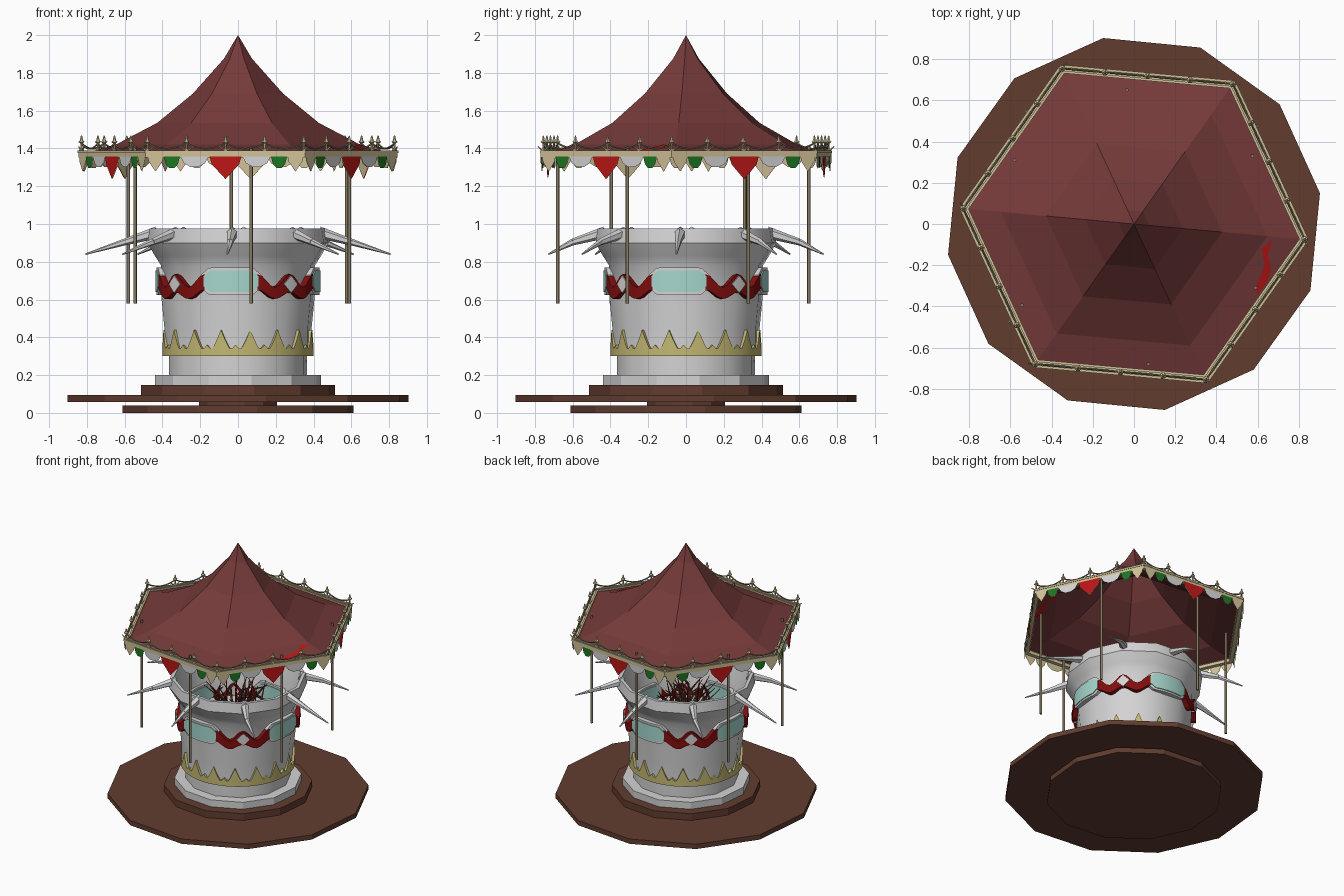
import bpy, bmesh, random
from math import sin, cos, pi, radians, tau
from mathutils import Vector, Matrix

random.seed(4)
cube = bpy.data.objects.get("Cube")
if cube:
    bpy.data.objects.remove(cube)


def material(name, *rgb):
    m = bpy.data.materials.new(name)
    m.use_nodes = True
    m.diffuse_color = (*rgb, 1)
    m.node_tree.nodes["Principled BSDF"].inputs["Base Color"].default_value = (*rgb, 1)
    return m


ROOF = material("roof maroon", .18, .042, .042)
WOOD = material("brown wood", .12, .045, .028)
WHITE = material("pale grey", .66, .65, .65)
CRIMSON = material("dark red", .22, .004, .004)
RED = material("bright red", .5, .008, .008)
GREEN = material("green", .012, .18, .016)
TEAL = material("pale teal", .38, .68, .62)
GOLD = material("yellow gold", .55, .48, .17)
CREAM = material("cream", .63, .53, .31)
BRONZE = material("dull bronze", .25, .2, .12)


def finish(bm, name, mat, smooth=0):
    bmesh.ops.recalc_face_normals(bm, faces=bm.faces)
    me = bpy.data.meshes.new(name)
    bm.to_mesh(me)
    bm.free()
    me.materials.append(mat)
    ob = bpy.data.objects.new(name, me)
    bpy.context.collection.objects.link(ob)
    if smooth:
        bpy.ops.object.select_all(action='DESELECT')
        ob.select_set(True)
        bpy.context.view_layer.objects.active = ob
        bpy.ops.object.shade_smooth_by_angle(angle=radians(smooth))
    return ob


def polar(r, angle, z):
    return Vector((r * cos(angle), r * sin(angle), z))


def lathe(bm, profile, sides, turn=0.0, centre=Vector(), closed=False):
    """Spin (radius, height) points; a zero radius becomes a single point."""
    rings = []
    for r, z in profile:
        if r == 0:
            rings.append([bm.verts.new(centre + Vector((0, 0, z)))] * sides)
        else:
            rings.append([bm.verts.new(centre + polar(r, turn + tau * i / sides, z))
                          for i in range(sides)])
    if closed:
        rings.append(rings[0])
    for a, b in zip(rings, rings[1:]):
        for i in range(sides):
            j = (i + 1) % sides
            bm.faces.new(dict.fromkeys((a[i], a[j], b[j], b[i])))


def rod(bm, start, end, r1, r2, sides=6):
    start, end = Vector(start), Vector(end)
    d = end - start
    spin = d.to_track_quat('Z', 'Y').to_matrix().to_4x4()
    bmesh.ops.create_cone(bm, cap_ends=True, segments=sides, radius1=r1, radius2=r2,
                          depth=d.length, matrix=Matrix.Translation((start + end) / 2) @ spin)


def band(bm, middle, half, low, high, r_in, r_out, steps=12):
    """Curved plate round the axis; low and high are heights for t from -1 to 1."""
    rows = []
    for i in range(steps + 1):
        t = 2 * i / steps - 1
        a = middle + half * t
        rows.append([bm.verts.new(polar(r, a, z)) for r, z in
                     ((r_in, low(t)), (r_out, low(t)), (r_out, high(t)), (r_in, high(t)))])
    for a, b in zip(rows, rows[1:]):
        for i in range(4):
            j = (i + 1) % 4
            bm.faces.new((a[i], a[j], b[j], b[i]))
    bm.faces.new(rows[0])
    bm.faces.new(rows[-1])


TURN = radians(9.4)
HEX = radians(-5.2)

# Stepped wooden platform
for name, r, lo, hi in (("bottom_plinth", .62, 0, .04), ("plinth_hub", .21, .04, .06),
                        ("platform_disc", .915, .058, .095), ("platform_step", .52, .095, .147)):
    bm = bmesh.new()
    lathe(bm, [(0, lo), (r, lo), (r, hi), (0, hi)], 12, TURN)
    finish(bm, name, WOOD)

# White foot ring and hollow flared drum
bm = bmesh.new()
lathe(bm, [(0, .147), (.445, .147), (.445, .2), (0, .2)], 12, TURN)
finish(bm, "foot_ring", WHITE)
bm = bmesh.new()
lathe(bm, [(0, .2), (.37, .2), (.37, .3), (.395, .3), (.395, .45), (.41, .6), (.412, .78),
           (.445, .83), (.485, .9), (.475, .975), (.45, .975), (.4, .8), (.385, .65), (0, .65)],
      12, TURN)
finish(bm, "drum", WHITE, 35)

# Gold crown band with tall points
bm = bmesh.new()
for i in range(16):
    band(bm, TURN + tau * i / 16, pi / 16, lambda t: .3,
         lambda t: .34 + .1 * max(0, 1 - abs(t) * 1.6) ** 1.2 + .02 * max(0, abs(t) * 4 - 3),
         .37, .4, 16)
finish(bm, "crown_band", GOLD)

# Wavy ribbon, diamonds and framed windows
ribbon, diamonds, frames, panes = (bmesh.new() for _ in range(4))
for k in range(4):
    face = HEX + k * pi / 2
    corner = face + pi / 4
    band(ribbon, corner, radians(26), lambda t: .62 + .02 * cos(tau * t) + .015 * t * t,
         lambda t: .7 + .035 * cos(tau * t), .37, .434, 16)
    band(diamonds, corner, radians(6), lambda t: .68 - .045 * (1 - abs(t)),
         lambda t: .682 + .045 * (1 - abs(t)), .365, .441, 4)
    for bm, half, tall, r_in, r_out in ((frames, 22, .072, .368, .431), (panes, 19.5, .058, .362, .437)):
        band(bm, face, radians(half), lambda t: .697 - tall * min(1, .45 + 2 * (1 - abs(t))),
             lambda t: .697 + tall * min(1, .45 + 2 * (1 - abs(t))), r_in, r_out, 16)
finish(ribbon, "wavy_ribbon", CRIMSON)
finish(diamonds, "ribbon_diamonds", WHITE)
finish(frames, "window_frames", WHITE)
finish(panes, "window_panes", TEAL)

# Eight drooping spikes round the rim
bm = bmesh.new()
for k in range(8):
    a = radians(-94 + 45 * k)
    root, knee = polar(.43, a, .955), polar(.6, a, .905)
    tip = Vector((.81 * cos(a), .73 * sin(a), .84))
    rod(bm, root, knee, .032, .018)
    rod(bm, knee, tip, .018, .004)
finish(bm, "rim_spikes", WHITE, 40)

# Tangle of twigs inside the drum
for name, mat, count in (("brown_twigs", WOOD, 36), ("red_twigs", CRIMSON, 12)):
    bm = bmesh.new()
    for _ in range(count):
        a = random.uniform(0, tau)
        low = polar(random.uniform(0, .1), a, .65)
        mid = polar(random.uniform(.06, .18), a, random.uniform(.74, .84))
        top = polar(random.uniform(.1, .25), a + random.uniform(-.6, .6), random.uniform(.82, .94))
        rod(bm, low, mid, .009, .007, 5)
        rod(bm, mid, top, .007, .002, 5)
    finish(bm, name, mat)

# Hanging poles
bm = bmesh.new()
for x, y in ((.07, -.68), (-.035, .65), (.59, -.31), (.575, .33), (-.545, -.395), (-.58, .31)):
    rod(bm, (x, y, .58), (x, y, 1.41), .009, .009, 8)
finish(bm, "hanging_poles", BRONZE, 50)

# Six-sided tent roof
bm = bmesh.new()
lathe(bm, [(.825, 1.372), (.65, 1.42), (.43, 1.535), (.24, 1.69), (.075, 1.875), (0, 2)], 6, HEX)
finish(bm, "tent_roof", ROOF)

# Red scrap lying on the roof
bm = bmesh.new()
scrap = ((.67, -.08), (.62, -.12), (.635, -.2), (.59, -.31), (.6, -.35), (.63, -.34), (.665, -.22), (.65, -.15))
out = HEX - pi / 6
for lift in (0, .006):
    bm.faces.new([bm.verts.new((x, y, 1.413 + lift + .31 * (.65 - (x * cos(out) + y * sin(out)) / cos(pi / 6) + .02)))
                  for x, y in scrap])
finish(bm, "roof_scrap", RED)

# Eave frame: a beam with two raised rims
for name, r0, r1, lo, hi in (("eave_beam", .812, .848, 1.352, 1.38),
                             ("outer_rim", .838, .852, 1.375, 1.388),
                             ("inner_rim", .806, .82, 1.375, 1.388)):
    bm = bmesh.new()
    lathe(bm, [(r0, lo), (r1, lo), (r1, hi), (r0, hi)], 6, HEX, closed=True)
    finish(bm, name, CREAM)

# Finials, sagging chains and pennants along each eave
finials, chains = bmesh.new(), bmesh.new()
cloths = {m: bmesh.new() for m in (RED, WHITE, GREEN, CREAM)}
SHAPES = {"point": ((-1, 0), (1, 0), (.85, -.35), (0, -1), (-.85, -.35)),
          "scallop": ((-1, 0), (1, 0), (.75, -.65), (.3, -1), (-.3, -1), (-.75, -.65))}


def pennant(mat, centre, along, outward, half, drop, shape):
    for cloth, shift in ((cloths[mat], .003), (cloths[CREAM], -.002)):
        cloth.faces.new([cloth.verts.new(centre + along * half * u + outward * shift
                                         + Vector((0, 0, drop * v))) for u, v in SHAPES[shape]])


for k in range(6):
    a, b = (polar(.832, HEX + tau * (k + i) / 6, 1.38) for i in (0, 1))
    along = (b - a).normalized()
    outward = Vector((along.y, -along.x, 0))
    for i in range(4):
        p, q = a.lerp(b, i / 4), a.lerp(b, (i + 1) / 4)
        lathe(finials, [(0, 0), (.014, 0), (.014, .012), (.006, .02), (.006, .045), (.017, .055),
                        (.009, .063), (.004, .085), (0, .09)], 6, 0, p)
        for s in (-1, 1):
            rod(finials, p + Vector((0, 0, .005)), p + along * .035 * s + Vector((0, 0, .03)), .006, .003, 5)
        sag = [p.lerp(q, t / 6) + Vector((0, 0, .018 + .03 * (t / 3 - 1) ** 2)) for t in range(7)]
        for c, d in zip(sag, sag[1:]):
            rod(chains, c, d, .005, .005, 5)
    hem = (a + b) / 2 + Vector((0, 0, -.022)) + outward * .012
    pennant(RED, hem, along, outward, .085, .12, "point")
    for s in (-1, 1):
        pennant(WHITE, hem + along * .165 * s, along, outward, .075, .055, "scallop")
        pennant(GREEN, hem + along * .285 * s, along, outward, .043, .062, "scallop")
        pennant(CREAM, hem + along * .372 * s, along, outward, .042, .08, "point")
finish(finials, "eave_finials", CREAM)
finish(chains, "eave_chains", BRONZE)
for mat, bm in cloths.items():
    finish(bm, mat.name.replace(" ", "_") + "_pennants", mat)
